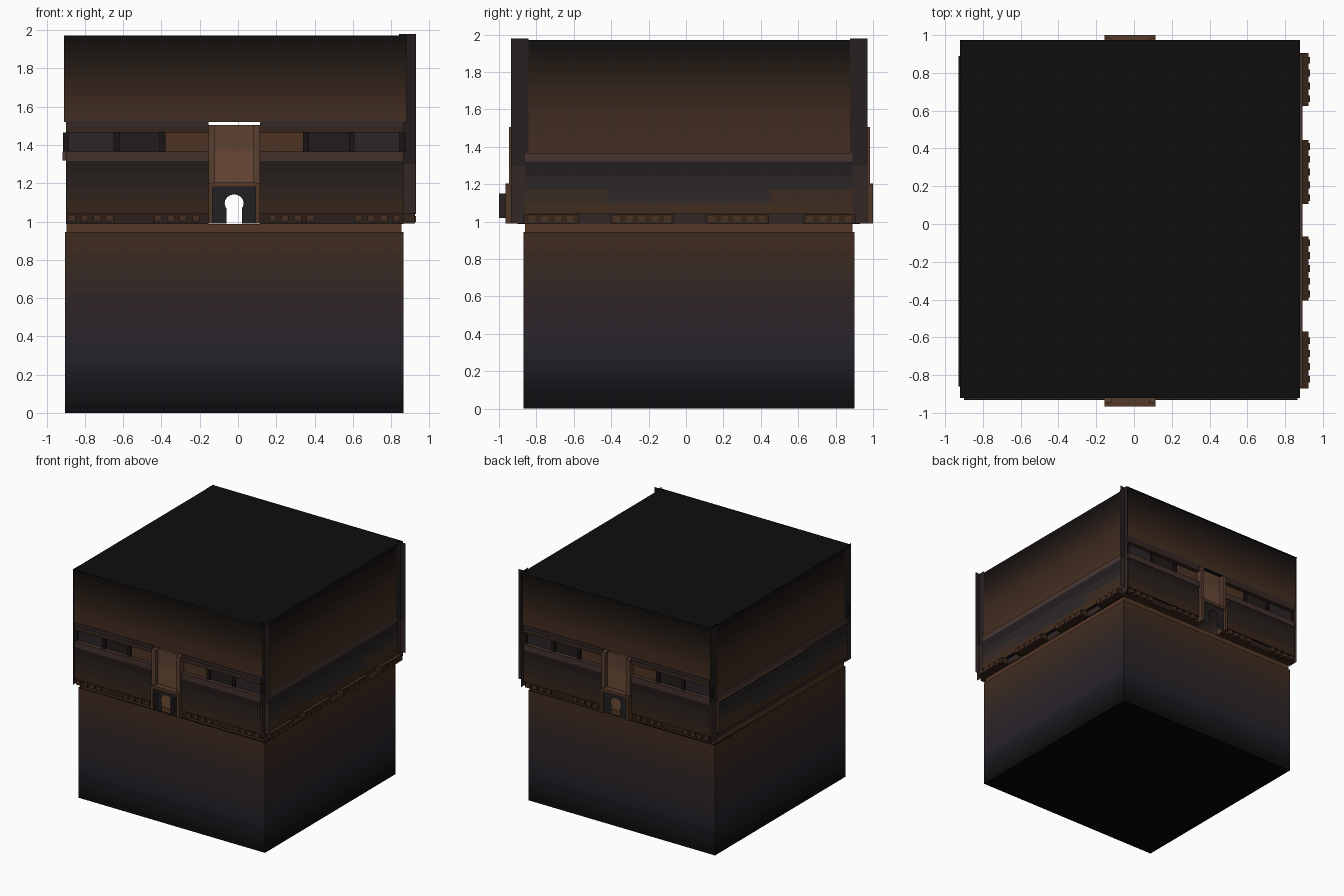
import bpy, bmesh, math

if "Cube" in bpy.data.objects:
    bpy.data.objects.remove(bpy.data.objects["Cube"])

CX, CY = -0.02, 0.018          # centre of the courtyard shell
mats = {}

def mat(c):
    if c not in mats:
        m = bpy.data.materials.new("tone_%d_%d_%d" % c)
        m.diffuse_color = [((v / 255 + 0.055) / 1.055) ** 2.4 if v > 10 else v / 255 / 12.9 for v in c] + [1]
        m.use_nodes = True
        m.node_tree.nodes["Principled BSDF"].inputs["Base Color"].default_value = m.diffuse_color
        mats[c] = m
    return mats[c]

def mesh(name, faces, cols):
    """Object from a list of polygons, one colour per polygon."""
    me = bpy.data.meshes.new(name)
    ob = bpy.data.objects.new(name, me)
    bpy.context.collection.objects.link(ob)
    slots = list(dict.fromkeys(cols))
    for c in slots:
        me.materials.append(mat(c))
    bm = bmesh.new()
    for f, c in zip(faces, cols):
        bm.faces.new([bm.verts.new(p) for p in f]).material_index = slots.index(c)
    bmesh.ops.remove_doubles(bm, verts=bm.verts, dist=1e-5)
    bmesh.ops.recalc_face_normals(bm, faces=bm.faces)
    bm.to_mesh(me)
    bm.free()
    return ob

def box(name, x, y, z, c):
    (x0, x1), (y0, y1), (z0, z1) = sorted(x), sorted(y), sorted(z)
    ring = [(x0, y0), (x1, y0), (x1, y1), (x0, y1)]
    f = [[(*p, z0) for p in ring], [(*p, z1) for p in ring]]
    for a, b in zip(ring, ring[1:] + ring[:1]):
        f.append([(*a, z0), (*b, z0), (*b, z1), (*a, z1)])
    return mesh(name, f, [c] * 6)

def wall(name, a, b, zs, cols):
    """Upright sheet from plan point a to b, in horizontal colour bands."""
    f = [[(*a, z0), (*b, z0), (*b, z1), (*a, z1)] for z0, z1 in zip(zs, zs[1:])]
    return mesh(name, f, [cols[i % len(cols)] for i in range(len(f))])

def slab(name, x, y, z, c):
    return mesh(name, [[(x[0], y[0], z), (x[1], y[0], z), (x[1], y[1], z), (x[0], y[1], z)]], [c])

def blend(stops, zs):
    out = []
    for a, b in zip(zs, zs[1:]):
        m = (a + b) / 2
        for (p, c), (q, d) in zip(stops, stops[1:]):
            if p <= m <= q:
                t = (m - p) / (q - p)
                out.append(tuple(round(u + (v - u) * t) for u, v in zip(c, d)))
                break
    return out

DARK, BROWN, TAN, PLUM = (24, 19, 18), (58, 39, 27), (88, 62, 48), (50, 39, 38)

# lower sky box, dark at the base and warm near the horizon
X0, X1, Y0, Y1 = -0.905, 0.865, -0.87, 0.9
lz = [0.945 * i / 18 for i in range(19)]
lc = blend([(0, (10, 9, 10)), (0.3, (38, 34, 42)), (0.6, (48, 38, 38)), (0.95, (66, 44, 30))], lz)
plan = [(X0, Y0), (X1, Y0), (X1, Y1), (X0, Y1)]
for i, n in enumerate(("front", "right", "back", "left")):
    wall("lower_sky_" + n, plan[i], plan[(i + 1) % 4], lz, lc)
slab("lower_sky_bottom", (X0, X1), (Y0, Y1), 0, (5, 5, 5))

# courtyard floor and its edge above the lower box
box("courtyard_floor", (X0 + .01, X1 - .01), (Y0 + .01, Y1 - .01), (0.945, 0.988), (84, 56, 38))

# upper sky walls and lid
def sky(name, a, b, z0):
    zs = [z0 + (1.972 - z0) * i / 10 for i in range(11)]
    wall(name, a, b, zs, blend([(z0, (70, 48, 35)), (1.65, (58, 39, 28)), (1.98, (13, 12, 12))], zs))

sky("upper_sky_right", (0.88, -0.92), (0.88, 0.965), 1.365)
sky("upper_sky_left", (-0.91, -0.92), (-0.91, 0.965), 1.365)
slab("sky_lid", (-0.92, 0.88), (-0.92, 0.975), 1.972, (13, 13, 13))

# long side walls: panel, ledge and low band
for n, s, xp, xl in (("right", 1, 0.893, 0.893), ("left", -1, -0.93, -0.918)):
    xi = xp - 0.03 * s
    for a, b, c in ((-0.86, -0.42, (56, 42, 36)), (-0.42, 0.45, (46, 41, 43)), (0.45, 0.89, (60, 43, 33))):
        zs = [1.04, 1.1, 1.17, 1.24, 1.32]
        wall(n + "_panel", (xp, a), (xp, b), zs, [(64, 44, 30), c, (44, 38, 38), (36, 31, 33)])
    box(n + "_ledge", (xi, xl), (-0.86, 0.89), (1.32, 1.365), (72, 54, 50))
    wall(n + "_low_band", (xi, -0.9), (xi, 0.93), [0.988, 1.04], [PLUM])
    slab(n + "_panel_soffit", (xi, xp), (-0.86, 0.89), 1.04, DARK)

# niche boxes on the right side with rows of small square blocks
for c, w, k in ((-0.72, .3, 4), (-0.235, .34, 5), (0.275, .34, 5), (0.765, .28, 4)):
    box("right_niche", (0.86, 0.925), (c - w / 2, c + w / 2), (0.99, 1.038), (54, 36, 26))
    for i in range(k):
        y = c + (i - (k - 1) / 2) * 0.068
        box("right_block", (0.925, 0.931), (y - .018, y + .018), (0.998, 1.03), (74, 50, 36))

# entrance sides, built the same way at front and back
def entrance(n, s):
    Y = lambda d: CY + s * d
    L, R = (-0.9, -0.155), (0.115, 0.865)
    sky(n + "_upper_sky", (-0.91, Y(.942)), (0.88, Y(.942)), 1.52)
    for h, (a, b) in (("left", L), ("right", R)):
        # panel, low band and soffit
        wall(n + "_panel_" + h, (a, Y(.945)), (b, Y(.945)), [1.04, 1.11, 1.18, 1.25, 1.315],
             [(54, 37, 26), (46, 34, 28), (40, 31, 28), (34, 27, 25)])
        wall(n + "_low_band_" + h, (a, Y(.93)), (b, Y(.93)), [0.988, 1.04], [(44, 31, 25)])
        slab(n + "_panel_soffit_" + h, (a, b), (Y(.93), Y(.945)), 1.04, DARK)
        slab(n + "_base_soffit_" + h, (a, b), (Y(.87), Y(.93)), 0.988, BROWN)
        # ledges below and above the window row
        for z0, z1, d, c in ((1.315, 1.365, .95, (66, 48, 42)), (1.465, 1.5, .95, (54, 38, 31)), (1.5, 1.525, .947, PLUM)):
            box(n + "_ledge_" + h, (a, b), (Y(.905), Y(d)), (z0, z1), c)
    # recessed windows with posts between them
    for m in (-1, 1):
        for i, (a, b) in enumerate(((.135, .36), (.39, .60), (.63, .865))):
            x0, x1 = CX + m * a, CX + m * b
            wall(n + "_window", (x0, Y(.915)), (x1, Y(.915)), [1.365, 1.465],
                 [((78, 52, 36), (34, 28, 28), (44, 37, 40))[i]])
            box(n + "_window_post", (x1, x1 + m * .03), (Y(.905), Y(.93)), (1.365, 1.465), DARK)
        # tower fins beside the door
        f0, f1 = CX + m * .1, CX + m * .135
        box(n + "_tower_fin", (f0, f1), (Y(.9), Y(.965)), (1.2, 1.505), TAN)
        box(n + "_door_jamb", (CX + m * .112, f1), (Y(.87), Y(.983)), (0.99, 1.2), (80, 55, 38))
        # small square blocks along the foot
        for g in (.2, .65):
            for i in range(4):
                x = CX + m * (g + i * .066)
                box(n + "_block", (x - .019, x + .019), (Y(.92), Y(.948)), (1.0, 1.034), (70, 48, 36))
    # tower panel and lintel
    wall(n + "_tower_panel", (CX - .1, Y(.93)), (CX + .1, Y(.93)), [1.2, 1.37, 1.505], [(106, 72, 54), (92, 66, 50)])
    box(n + "_door_lintel", (CX - .112, CX + .112), (Y(.9), Y(.983)), (1.18, 1.203), (84, 58, 40))
    # door sheet with keyhole arch
    arch = [(.04, .99), (.04, 1.07)]
    arch += [(.05 * math.cos(t), 1.095 + .047 * math.sin(t)) for t in [math.radians(-25 + 23 * i) for i in range(11)]]
    arch += [(-.04, 1.07), (-.04, .99)]
    outline = [(-.112, .99), (-.112, 1.18), (.112, 1.18), (.112, .99)] + arch
    mesh(n + "_door_arch", [[(CX + x, Y(.96), z) for x, z in outline]], [(34, 32, 34)])

entrance("front", -1)
entrance("back", 1)

# projecting porch cheeks at the front arch
for m in (-1, 1):
    x = CX + m * .08
    wall("front_porch_cheek", (x, -0.94), (x, -1.0), [1.02, 1.15], [(40, 33, 34)])

# upright corner fins
for s in (-1, 1):
    y = CY + s * .92
    wall("corner_fin_right", (0.84, y), (0.93, y), [1.04, 1.3, 1.98], [PLUM, (36, 28, 28)])
    wall("corner_return_right", (0.886, CY + s * .86), (0.886, CY + s * .953), [0.99, 1.3, 1.98], [PLUM, (40, 32, 32)])
    wall("corner_return_left", (-0.912, CY + s * .86), (-0.912, CY + s * .953), [0.99, 1.3, 1.98], [PLUM, (36, 29, 29)])
